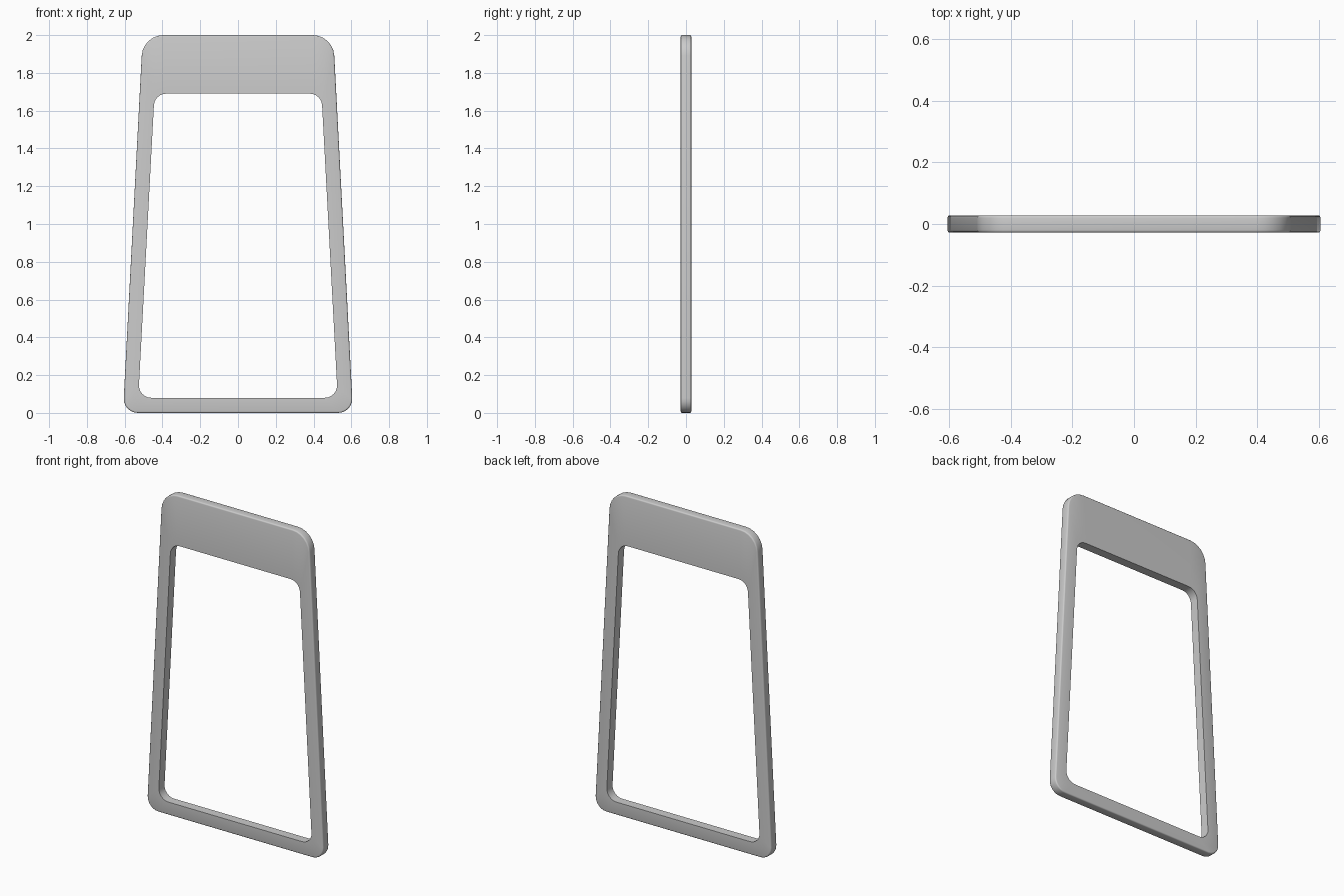
import bpy, bmesh, math
from mathutils import Vector

if "Cube" in bpy.data.objects:
    bpy.data.objects.remove(bpy.data.objects["Cube"])

SEG = 6      # segments per rounded corner
HALF = 0.028 # half the frame thickness


def outline(z0, z1, w0, w1, r0, r1, inset=0.0):
    """Rounded trapezoid in x/z, counter-clockwise, optionally moved inwards."""
    k = math.hypot(1, (w0 - w1) / (z1 - z0))
    slope = (w0 - w1) / (z1 - z0)
    lo, hi = z0 + inset, z1 - inset

    def half_width(z):
        return w0 - slope * (z - z0) - inset * k

    corners = [Vector((s * half_width(z), z)) for s, z in ((-1, lo), (1, lo), (1, hi), (-1, hi))]
    radii = [max(r - inset, 0.005) for r in (r0, r0, r1, r1)]
    pts = []
    for i, c in enumerate(corners):
        a = (corners[i - 1] - c).normalized()
        b = (corners[(i + 1) % 4] - c).normalized()
        half = a.angle(b) / 2
        centre = c + (a + b).normalized() * radii[i] / math.sin(half)
        start = c + a * radii[i] / math.tan(half) - centre
        sweep = math.pi - 2 * half
        for j in range(SEG + 1):
            t = sweep * j / SEG
            pts.append(centre + Vector((start.x * math.cos(t) - start.y * math.sin(t),
                                        start.x * math.sin(t) + start.y * math.cos(t))))
    return pts


def outer(inset):
    return outline(0, 2, 0.609, 0.504, 0.075, 0.115, inset)


def inner(inset):
    return outline(0.08, 1.69, 0.528, 0.442, 0.065, 0.065, inset)


# Cross-section loops: softened outer rim, crisp window opening
B = 0.008
loops = [(inner(0), -HALF), (outer(B), -HALF)]
for deg in (30, 60, 90):
    a = math.radians(deg)
    loops.append((outer(B * (1 - math.sin(a))), -HALF + B * (1 - math.cos(a))))
for deg in (90, 60, 30, 0):
    a = math.radians(deg)
    loops.append((outer(B * (1 - math.sin(a))), HALF - B * (1 - math.cos(a))))
loops.append((inner(0), HALF))

bm = bmesh.new()
rings = [[bm.verts.new((p.x, y, p.y)) for p in pts] for pts, y in loops]
n = len(rings[0])
for k, ring in enumerate(rings):
    nxt = rings[(k + 1) % len(rings)]
    for i in range(n):
        j = (i + 1) % n
        bm.faces.new((ring[i], ring[j], nxt[j], nxt[i]))
bmesh.ops.recalc_face_normals(bm, faces=bm.faces)

mesh = bpy.data.meshes.new("tapered_frame")
bm.to_mesh(mesh)
bm.free()
frame = bpy.data.objects.new("tapered_frame", mesh)
bpy.context.collection.objects.link(frame)
bpy.context.view_layer.objects.active = frame
frame.select_set(True)
bpy.ops.object.shade_smooth_by_angle(angle=math.radians(35))
